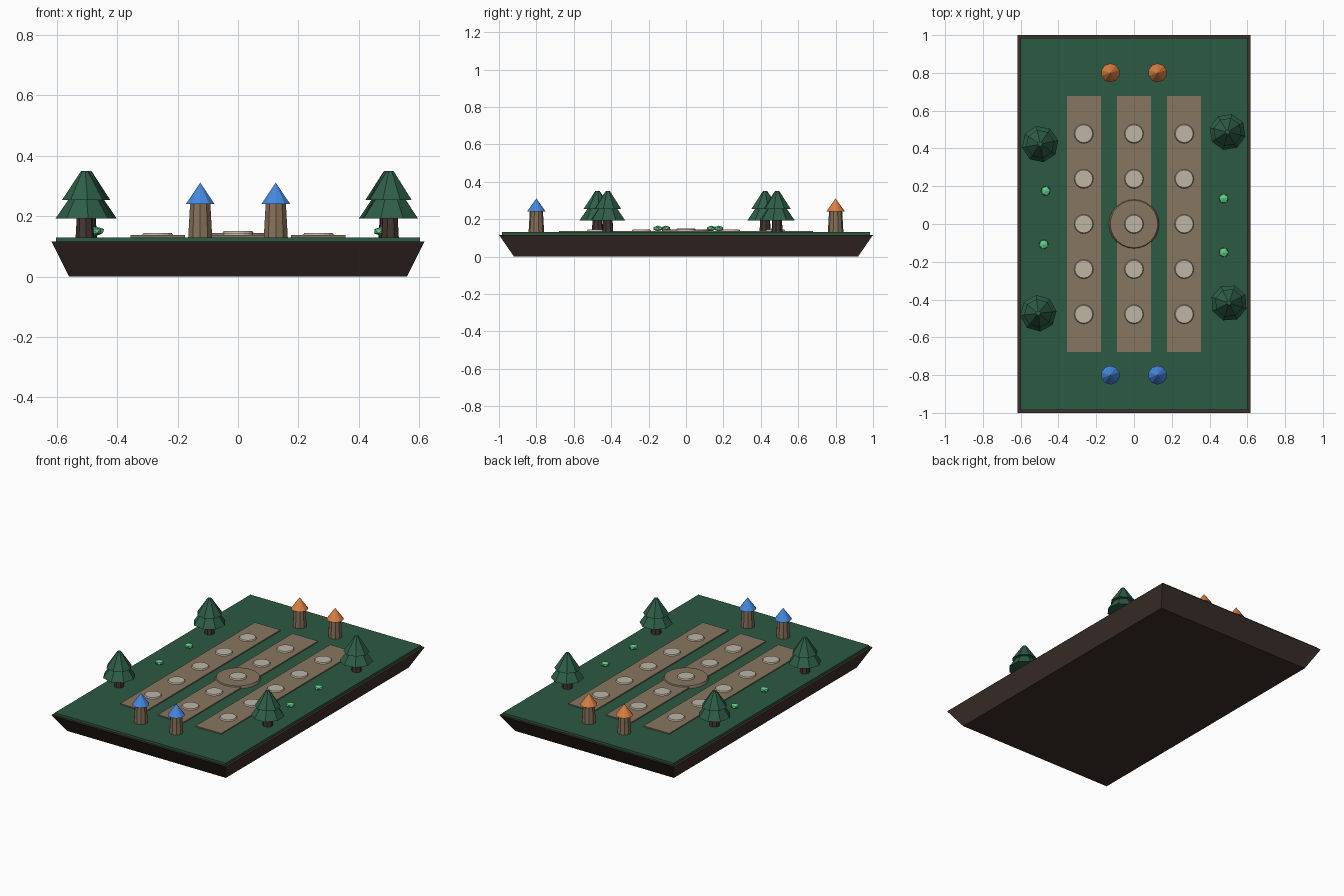
import bpy, bmesh, math
from mathutils import Matrix

old = bpy.data.objects.get("Cube")
if old:
    bpy.data.objects.remove(old, do_unlink=True)


def linear(v):
    return v / 12.92 if v <= 0.04045 else ((v + 0.055) / 1.055) ** 2.4


def material(name, hexcode):
    rgb = [linear(int(hexcode[i:i + 2], 16) / 255) for i in (0, 2, 4)]
    m = bpy.data.materials.new(name)
    m.use_nodes = True
    m.diffuse_color = (*rgb, 1)
    m.node_tree.nodes["Principled BSDF"].inputs["Base Color"].default_value = (*rgb, 1)
    return m


SOIL = material("dark soil", "3e302b")
GRASS = material("grass green", "2d5a43")
LANE = material("path brown", "877660")
WOOD = material("tower brown", "857159")
STONE = material("pale stone", "bdb5a5")
PINE = material("pine green", "2e5e48")
BARK = material("bark brown", "44362f")
BUSH = material("bush green", "5fd08a")
BLUE = material("blue roof", "4688e0")
ORANGE = material("orange roof", "dc8040")


def finish(bm, name, mat, loc):
    mesh = bpy.data.meshes.new(name)
    bmesh.ops.recalc_face_normals(bm, faces=bm.faces)
    bm.to_mesh(mesh)
    bm.free()
    mesh.materials.append(mat)
    obj = bpy.data.objects.new(name, mesh)
    obj.location = loc
    bpy.context.collection.objects.link(obj)
    return obj


def slab(name, mat, x, half_x, half_y, z0, z1, shrink=(0, 0)):
    """Box with its underside drawn in by the shrink amounts."""
    bm = bmesh.new()
    bmesh.ops.create_cube(bm, size=2)
    for v in bm.verts:
        low = v.co.z < 0
        v.co.x *= half_x - shrink[0] * low
        v.co.y *= half_y - shrink[1] * low
        v.co.z = z0 if low else z1
    return finish(bm, name, mat, (x, 0, 0))


def cone(name, mat, x, y, z0, z1, r0, r1, sides, turn=0):
    bm = bmesh.new()
    bmesh.ops.create_cone(bm, cap_ends=True, segments=sides, radius1=r0, radius2=r1,
                          depth=z1 - z0, matrix=Matrix.Rotation(turn, 4, 'Z'))
    return finish(bm, name, mat, (x, y, (z0 + z1) / 2))


# Ground
TOP = 0.13
slab("soil_base", SOIL, 0, 0.617, 1.0, 0, 0.116, (0.058, 0.08))
slab("grass", GRASS, 0, 0.602, 0.985, 0.11, TOP)

# Lanes with stepping stones, and the central plaza
cone("central_disc", LANE, 0, 0, TOP, 0.144, 0.133, 0.126, 24)
for i in (-1, 0, 1):
    slab("lane", LANE, i * 0.266, 0.09, 0.678, TOP - 0.01, 0.137)
    for j in range(-2, 3):
        z = 0.144 if i == j == 0 else 0.137
        cone("stepping_stone", STONE, i * 0.266, j * 0.239, z - 0.005, z + 0.007,
             0.054, 0.047, 16)

# Towers in pairs at each end
for y, roof in ((-0.8, BLUE), (0.8, ORANGE)):
    for x in (-0.125, 0.125):
        cone("tower_body", WOOD, x, y, TOP - 0.005, 0.245, 0.042, 0.035, 10)
        cone("tower_roof", roof, x, y, 0.24, 0.311, 0.05, 0, 10)

# Pine trees
for n, (x, y) in enumerate([(-0.497, 0.423), (0.495, 0.487),
                            (-0.507, -0.473), (0.503, -0.418)]):
    turn = 0.2 + n * 0.35
    cone("tree_trunk", BARK, x, y, TOP - 0.005, 0.21, 0.031, 0.026, 8, turn)
    cone("tree_lower_branches", PINE, x, y, 0.193, 0.29, 0.097, 0.03, 8, turn)
    cone("tree_upper_branches", PINE, x, y, 0.253, 0.35, 0.076, 0.012, 8, turn)

# Small bushes
for n, (x, y) in enumerate([(-0.468, 0.175), (-0.478, -0.108),
                            (0.475, 0.135), (0.475, -0.15)]):
    bm = bmesh.new()
    bmesh.ops.create_icosphere(bm, subdivisions=1, radius=0.028)
    bmesh.ops.scale(bm, vec=(1, 1, 0.55), verts=bm.verts)
    bush = finish(bm, "bush", BUSH, (x, y, 0.15))
    bush.rotation_euler.z = n * 0.8
